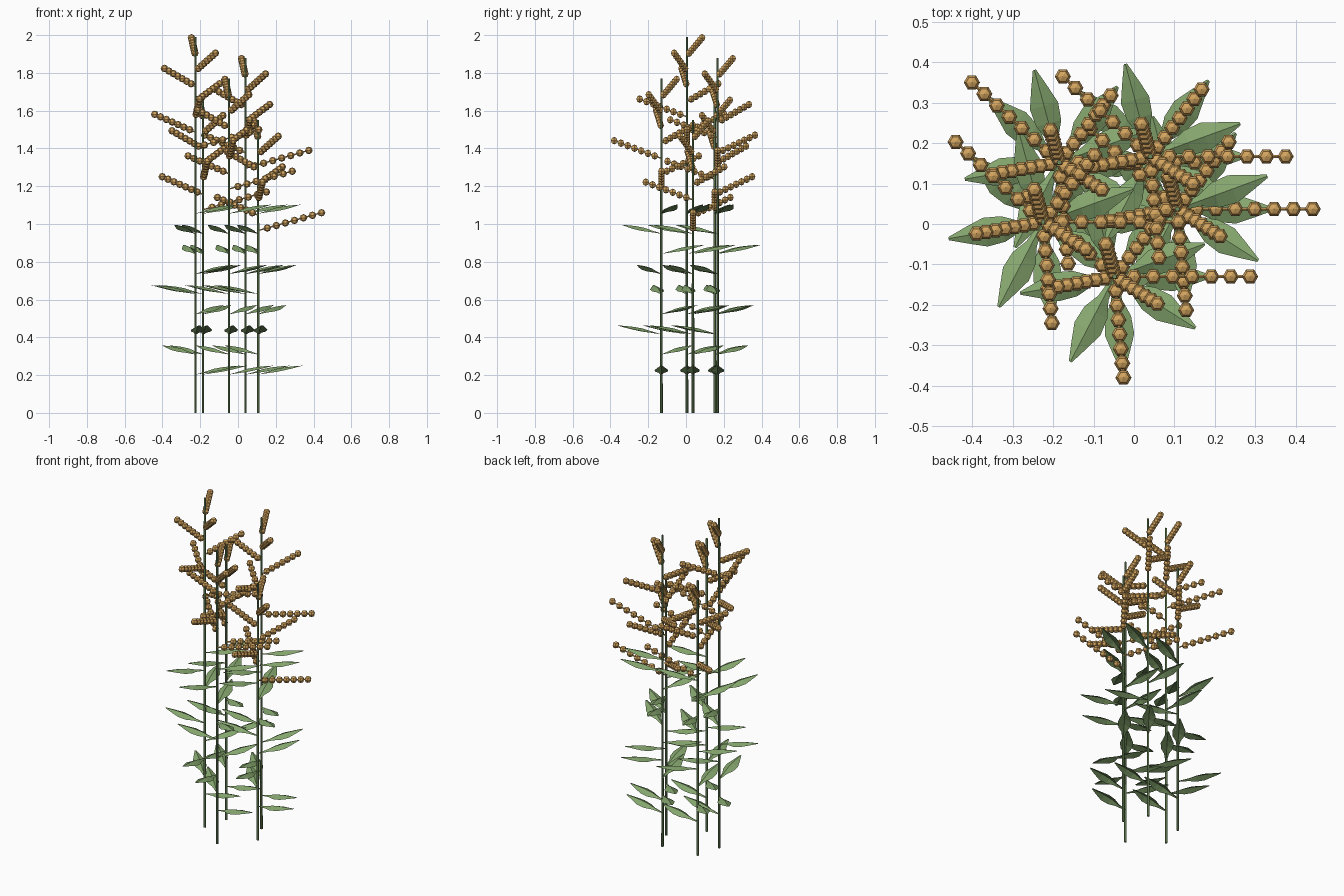
import bpy, bmesh, math
from mathutils import Matrix, Vector

cube = bpy.data.objects.get("Cube")
if cube:
    bpy.data.objects.remove(cube)

GOLDEN = math.radians(137.5)


def material(name, colour):
    mat = bpy.data.materials.new(name)
    mat.use_nodes = True
    mat.diffuse_color = colour
    mat.node_tree.nodes["Principled BSDF"].inputs["Base Color"].default_value = colour
    return mat


STEM = material("stem green", (0.16, 0.27, 0.11, 1))
LEAF = material("leaf green", (0.235, 0.38, 0.155, 1))
SEED = material("seed gold", (0.66, 0.38, 0.115, 1))


def finish(bm, name, mat):
    mesh = bpy.data.meshes.new(name)
    bm.to_mesh(mesh)
    bm.free()
    mesh.materials.append(mat)
    obj = bpy.data.objects.new(name, mesh)
    bpy.context.collection.objects.link(obj)
    return obj


def add_leaf(bm, origin, angle):
    """Folded blade: (distance, half width, ridge height) at each station."""
    stations = [(0, 0.005, 0), (0.06, 0.014, 0.006), (0.10, 0.032, 0.011),
                (0.145, 0.036, 0.010), (0.19, 0.021, 0.006), (0.237, 0.004, 0)]
    turn = Matrix.Translation(origin) @ Matrix.Rotation(angle, 4, 'Z')
    previous = None
    for dist, half, ridge in stations:
        z = dist * 0.2
        row = [bm.verts.new(turn @ Vector(p)) for p in
               ((dist, -half, z - ridge / 2), (dist, 0, z + ridge), (dist, half, z - ridge / 2))]
        if previous:
            for a in range(2):
                bm.faces.new((previous[a], row[a], row[a + 1], previous[a + 1]))
        previous = row


def add_rod(bm, start, end, radius):
    span = end - start
    place = Matrix.Translation((start + end) / 2) @ span.to_track_quat('Z', 'Y').to_matrix().to_4x4()
    bmesh.ops.create_cone(bm, cap_ends=True, segments=5, radius1=radius, radius2=radius,
                          depth=span.length, matrix=place)


def build_stalk(label, x, y, top):
    # Stem
    bm = bmesh.new()
    bmesh.ops.create_cone(bm, cap_ends=True, segments=6, radius1=0.007, radius2=0.006, depth=top,
                          matrix=Matrix.Translation((x, y, top / 2)))
    finish(bm, label + "_stem", STEM)

    # Leaves spiralling up the stem
    bm = bmesh.new()
    for i in range(9):
        add_leaf(bm, Vector((x, y, 0.203 + 0.1065 * i)), GOLDEN * i)
    finish(bm, label + "_leaves", LEAF)

    # Seed sprays: beads on a fine stalk, shorter toward the tip
    bm = bmesh.new()
    bead_turn = Matrix.Rotation(math.radians(30), 4, 'Z')
    for i in range(7):
        length = 0.335 - 0.042 * i
        angle = GOLDEN * i
        base = Vector((x, y, top - 0.585 + 0.081 * i))
        reach = Vector((length * math.cos(angle), length * math.sin(angle), 0.0945))
        add_rod(bm, base, base + reach, 0.004)
        for k in range(1, 8):
            bmesh.ops.create_uvsphere(bm, u_segments=6, v_segments=4, radius=0.02,
                                      matrix=Matrix.Translation(base + reach * k / 7) @ bead_turn)
    finish(bm, label + "_seed_sprays", SEED)


stalks = [("left_rear", 0.04, 0.167, 1.88), ("left_front", 0.107, 0.037, 1.55),
          ("middle_front", -0.048, -0.13, 1.77), ("right_rear", -0.185, 0.152, 1.66),
          ("right_front", -0.225, 0.005, 1.99)]
for stalk in stalks:
    build_stalk(*stalk)
